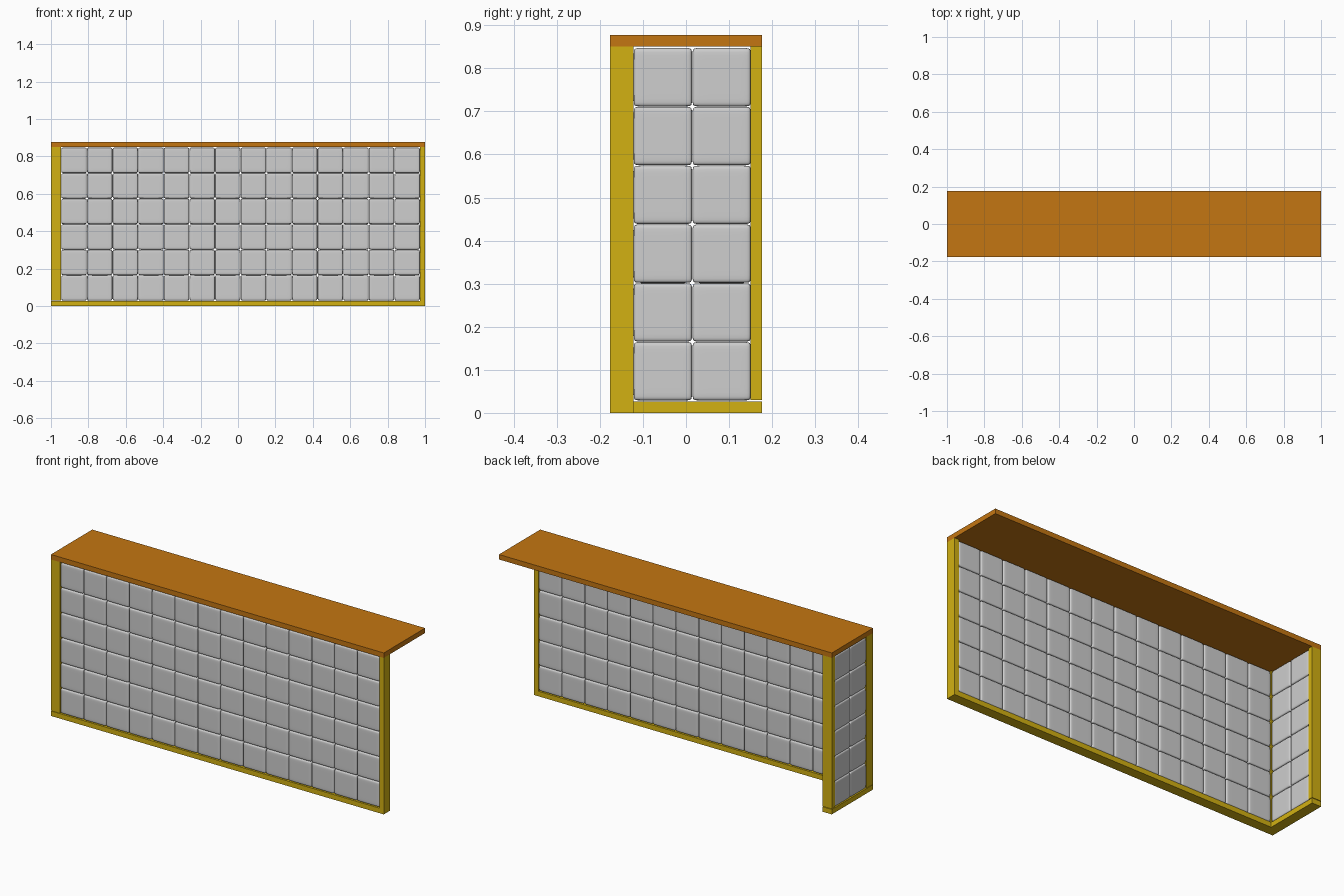
import bpy, bmesh, math
from mathutils import Vector

if "Cube" in bpy.data.objects:
    bpy.data.objects.remove(bpy.data.objects["Cube"])


def material(name, rgb):
    m = bpy.data.materials.new(name)
    m.diffuse_color = (*rgb, 1)
    m.use_nodes = True
    m.node_tree.nodes["Principled BSDF"].inputs["Base Color"].default_value = m.diffuse_color
    return m


ORANGE = material("orange wood", (0.55, 0.18, 0.006))
YELLOW = material("yellow frame", (0.65, 0.44, 0.006))
GREY = material("pale grey block", (0.62, 0.62, 0.62))

X, Y = 1.0, 0.177        # half length and half depth
T, E = 0.055, 0.027      # wall thickness, thin end / slab thickness
TOP = 0.85               # underside of the counter top
P = 0.1365               # block pitch


def box(name, x0, x1, y0, y1, z0, z1, mat):
    bm = bmesh.new()
    bmesh.ops.create_cube(bm, size=1)
    bmesh.ops.scale(bm, vec=(x1 - x0, y1 - y0, z1 - z0), verts=bm.verts)
    me = bpy.data.meshes.new(name)
    bm.to_mesh(me)
    bm.free()
    me.materials.append(mat)
    ob = bpy.data.objects.new(name, me)
    ob.location = ((x0 + x1) / 2, (y0 + y1) / 2, (z0 + z1) / 2)
    bpy.context.collection.objects.link(ob)
    return ob


# counter top
box("counter_top", -X, X, -Y, Y, TOP, 0.877, ORANGE)

# L-shaped base and upright posts
box("base_front", -X, X, -Y, -Y + T, 0, E, YELLOW)
box("base_side", -X, -X + T, -Y + T, Y, 0, E, YELLOW)
box("corner_post", -X, -X + T, -Y, -Y + T, 0.029, TOP, YELLOW)
box("end_post_right", X - E, X, -Y, -Y + T, E, TOP, YELLOW)
box("end_post_back", -X, -X + T, Y - E, Y, 0.03, TOP, YELLOW)

# one pillow-shaped block mesh, shared by every block
W, D = 0.1355, 0.054
bm = bmesh.new()
bmesh.ops.create_cube(bm, size=1)
bmesh.ops.scale(bm, vec=(W, D, W), verts=bm.verts)
loops = [(Vector((1, 0, 0)), W * 0.39), (Vector((0, 0, 1)), W * 0.39),
         (Vector((0, 1, 0)), D * 0.22)]
for n, d in loops:
    for s in (-1, 1):
        bmesh.ops.bisect_plane(bm, geom=bm.verts[:] + bm.edges[:] + bm.faces[:],
                               plane_co=n * d * s, plane_no=n)
for f in bm.faces:
    f.smooth = True
block = bpy.data.meshes.new("block")
bm.to_mesh(block)
bm.free()
block.materials.append(GREY)


def add_block(name, x, y, z, turn):
    ob = bpy.data.objects.new(name, block)
    ob.location = (x, y, z)
    ob.rotation_euler = (0, 0, turn)
    bpy.context.collection.objects.link(ob)
    sub = ob.modifiers.new("round", 'SUBSURF')
    sub.levels = sub.render_levels = 2


# block walls: long front wall and short left side wall
for r in range(6):
    z = 0.0285 + P * (r + 0.5)
    for c in range(14):
        pitch = (2 * X - T - E) / 14
        add_block("front_block", -X + T + pitch * (c + 0.5), -Y + T / 2, z, 0)
    for c in range(2):
        add_block("side_block", -X + T / 2, -Y + T + P * (c + 0.5), z, math.pi / 2)
